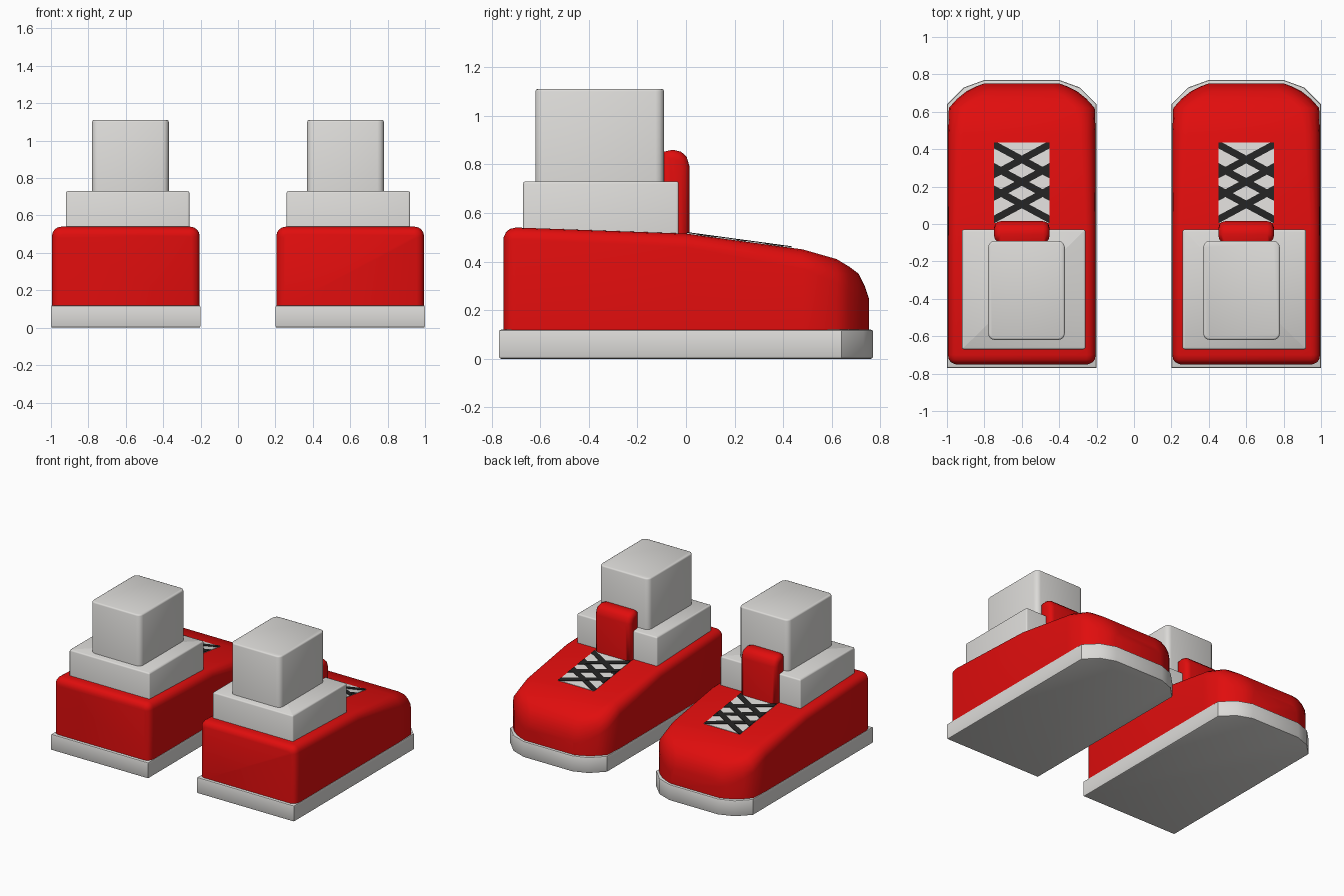
import bpy, bmesh, math
from mathutils import Vector

if "Cube" in bpy.data.objects:
    bpy.data.objects.remove(bpy.data.objects["Cube"])

def material(name, rgb):
    m = bpy.data.materials.new(name)
    m.diffuse_color = (*rgb, 1)
    m.use_nodes = True
    m.node_tree.nodes["Principled BSDF"].inputs["Base Color"].default_value = m.diffuse_color
    return m

WHITE = material("off_white", (0.72, 0.71, 0.69))
RED = material("red", (0.75, 0.004, 0.004))
BLACK = material("lace_black", (0.016, 0.016, 0.016))

def finish(name, bm, mat, angle=40):
    """Turn a bmesh of one shoe part into an object mirrored to the other shoe."""
    bmesh.ops.recalc_face_normals(bm, faces=bm.faces)
    me = bpy.data.meshes.new(name)
    bm.to_mesh(me)
    bm.free()
    me.materials.append(mat)
    ob = bpy.data.objects.new(name, me)
    bpy.context.collection.objects.link(ob)
    bpy.ops.object.select_all(action='DESELECT')
    ob.select_set(True)
    bpy.context.view_layer.objects.active = ob
    bpy.ops.object.shade_smooth_by_angle(angle=math.radians(angle))
    ob.modifiers.new("other_shoe", 'MIRROR').use_mirror_merge = False
    return ob

def extrude(bm, points, offset):
    """Add a closed prism from a polygon of 3D points."""
    f = bm.faces.new([bm.verts.new(p) for p in points])
    r = bmesh.ops.extrude_face_region(bm, geom=[f], use_keep_orig=True)
    bmesh.ops.translate(bm, vec=offset,
                        verts=[v for v in r["geom"] if isinstance(v, bmesh.types.BMVert)])

def bevel(bm, test, width, segments):
    edges = [e for e in bm.edges if test(e)]
    bmesh.ops.bevel(bm, geom=edges, offset=width, segments=segments,
                    profile=0.5, affect='EDGES', clamp_overlap=True)

def upright(e):
    d = e.verts[0].co - e.verts[1].co
    return abs(d.z) > 0.9 * d.length

def block(name, x0, x1, y0, y1, z0, z1, corner, rim):
    bm = bmesh.new()
    extrude(bm, [(x0, y0, z0), (x1, y0, z0), (x1, y1, z0), (x0, y1, z0)], (0, 0, z1 - z0))
    bevel(bm, upright, corner, 3)
    bevel(bm, lambda e: all(v.co.z > z1 - 1e-4 for v in e.verts), rim, 2)
    return finish(name, bm, WHITE, 60)

CX = 0.6  # centre line of one shoe

# Sole: flat slab with a chamfered toe
bm = bmesh.new()
half = [(0.40, -0.77), (0.40, 0.64), (0.31, 0.73), (0.20, 0.77)]
outline = half + [(-x, y) for x, y in reversed(half)]
extrude(bm, [(CX + x, y, 0) for x, y in outline], (0, 0, 0.12))
bevel(bm, lambda e: not upright(e), 0.01, 2)
finish("sole", bm, WHITE, 30)

# Upper: lofted arch sections of (y, half width, top height, shoulder radius)
SECTIONS = [(-0.75, 0.355, 0.50, 0.02), (-0.74, 0.378, 0.522, 0.035),
            (-0.725, 0.39, 0.534, 0.045), (-0.70, 0.395, 0.54, 0.05),
            (0.0, 0.395, 0.515, 0.055), (0.48, 0.395, 0.45, 0.08),
            (0.62, 0.39, 0.41, 0.10), (0.67, 0.345, 0.38, 0.11),
            (0.71, 0.295, 0.35, 0.11), (0.735, 0.245, 0.30, 0.08),
            (0.752, 0.20, 0.25, 0.05)]
bm = bmesh.new()
rings = []
for y, w, z, r in SECTIONS:
    arc = [(w - r + r * math.cos(a), z - r + r * math.sin(a))
           for a in (i * math.pi / 8 for i in range(5))]
    side = [(w, 0.11)] + arc
    ring = side + [(-x, h) for x, h in reversed(side)]
    rings.append([bm.verts.new((CX + x, y, h)) for x, h in ring])
for a, b in zip(rings, rings[1:]):
    n = len(a)
    for i in range(n):
        j = (i + 1) % n
        bm.faces.new((a[i], a[j], b[j], b[i]))
bm.faces.new(rings[0])
bm.faces.new(rings[-1])
finish("upper", bm, RED, 60)

# Sock cuff and leg
block("cuff", 0.26, 0.92, -0.67, -0.03, 0.49, 0.73, 0.01, 0.015)
block("leg", 0.37, 0.78, -0.62, -0.09, 0.70, 1.11, 0.035, 0.01)

# Tongue: upright tab with a rounded top
bm = bmesh.new()
profile = [(-0.10, 0.45), (0.015, 0.45), (0.015, 0.79), (0.003, 0.83),
           (-0.02, 0.852), (-0.055, 0.86), (-0.10, 0.85)]
extrude(bm, [(CX - 0.148, y, z) for y, z in profile], (0.296, 0, 0))
bevel(bm, lambda e: abs(e.verts[0].co.x - e.verts[1].co.x) < 1e-5, 0.035, 3)
finish("tongue", bm, RED, 60)

# Lacing, lying on the sloping instep
def on_instep(x, y, lift):
    return (CX + x, y, 0.515 - 0.1354 * y + lift)

PX, Y0, Y1 = 0.148, 0.005, 0.435
bm = bmesh.new()
extrude(bm, [on_instep(x, y, -0.003) for x, y in
             ((-PX, Y0), (PX, Y0), (PX, Y1), (-PX, Y1))], (0, 0, 0.006))
finish("lace_panel", bm, WHITE, 30)

bm = bmesh.new()
for k, yc in enumerate((0.105, 0.225, 0.345)):
    for s in (-1, 1):
        rise, t = 0.08, 0.021
        pts = [(-PX, yc - s * rise - t), (PX, yc + s * rise - t),
               (PX, yc + s * rise + t), (-PX, yc - s * rise + t)]
        extrude(bm, [on_instep(x, y, 0.001) for x, y in pts], (0, 0, 0.0055 + 0.0003 * s))
# Trim lace ends to the panel
for y, ny in ((Y0, -1), (Y1, 1)):
    cut = bmesh.ops.bisect_plane(bm, geom=bm.verts[:] + bm.edges[:] + bm.faces[:],
                                 plane_co=Vector((0, y, 0)), plane_no=Vector((0, ny, 0)),
                                 clear_outer=True)
    bmesh.ops.holes_fill(bm, edges=[e for e in bm.edges if e.is_boundary])
finish("laces", bm, BLACK, 30)
